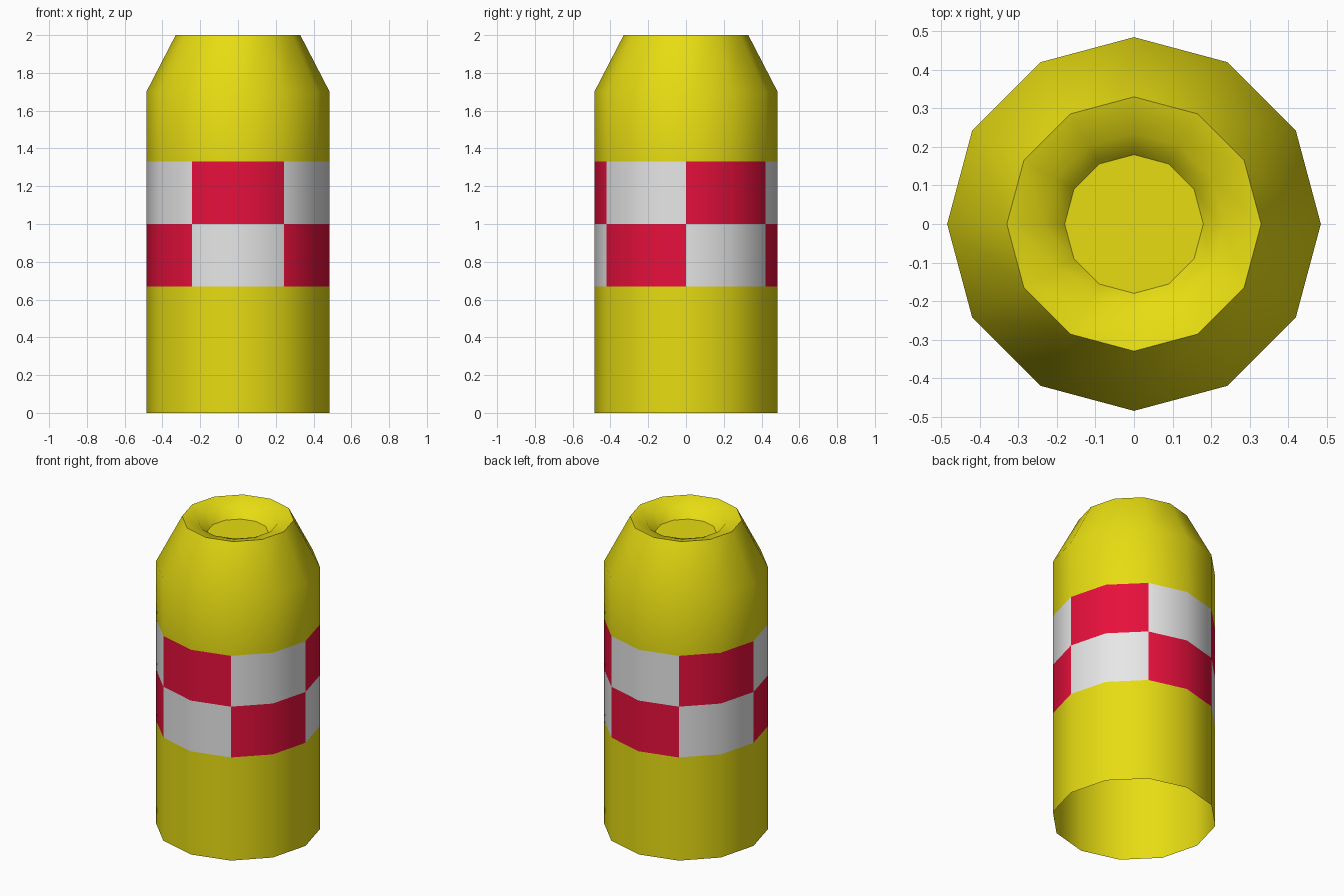
import bpy, bmesh, math

if "Cube" in bpy.data.objects:
    bpy.data.objects.remove(bpy.data.objects["Cube"])

SIDES = 12


def material(name, rgb):
    m = bpy.data.materials.new(name)
    m.diffuse_color = (*rgb, 1.0)
    m.use_nodes = True
    m.node_tree.nodes["Principled BSDF"].inputs["Base Color"].default_value = m.diffuse_color
    return m


MATS = [material("yellow", (0.80, 0.72, 0.006)),
        material("red", (0.80, 0.005, 0.045)),
        material("white", (0.80, 0.80, 0.80))]


def lathe(name, profile, cap_end=False):
    """Turn an (r, z) profile, running bottom to top, into a 12-sided shell."""
    bm = bmesh.new()
    rings = [[bm.verts.new((r * math.cos(math.tau * i / SIDES),
                            r * math.sin(math.tau * i / SIDES), z))
              for i in range(SIDES)] for r, z in profile]
    for low, high in zip(rings, rings[1:]):
        for i in range(SIDES):
            j = (i + 1) % SIDES
            face = bm.faces.new((low[i], low[j], high[j], high[i]))
            z = face.calc_center_median().z
            # chequered band: cells two sides wide, two rows high
            if 0.67 < z < 1.33:
                face.material_index = 1 + (i // 2 + (z < 1.0)) % 2
    if cap_end:
        bm.faces.new(rings[-1])
    mesh = bpy.data.meshes.new(name)
    bm.to_mesh(mesh)
    bm.free()
    for m in MATS:
        mesh.materials.append(m)
    obj = bpy.data.objects.new(name, mesh)
    bpy.context.collection.objects.link(obj)
    bpy.ops.object.select_all(action='DESELECT')
    obj.select_set(True)
    bpy.context.view_layer.objects.active = obj
    bpy.ops.object.shade_smooth_by_angle(angle=math.radians(50))
    return obj


# Open-bottomed barrel with tapered shoulder
lathe("barrel_body", [(0.485, 0.0), (0.485, 0.67), (0.485, 1.0),
                      (0.485, 1.33), (0.485, 1.70), (0.33, 2.0)])
# Dished recess in the top
lathe("top_recess", [(0.33, 2.0), (0.235, 1.975), (0.18, 1.91)], cap_end=True)
